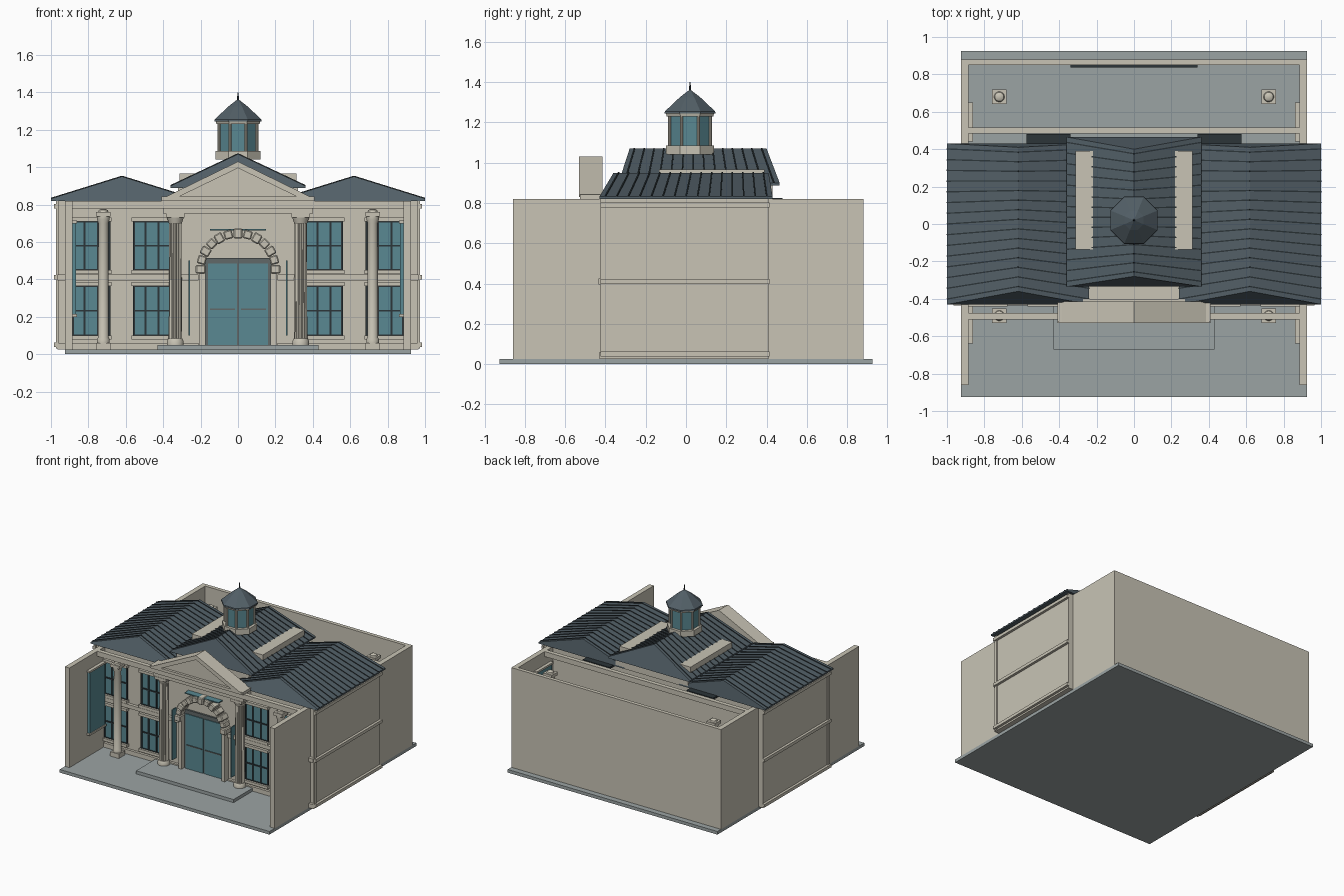
import bpy, bmesh, math
from mathutils import Vector, Matrix

if "Cube" in bpy.data.objects:
    bpy.data.objects.remove(bpy.data.objects["Cube"])


def material(name, rgb):
    m = bpy.data.materials.new(name)
    m.diffuse_color = (*rgb, 1)
    m.use_nodes = True
    m.node_tree.nodes["Principled BSDF"].inputs["Base Color"].default_value = m.diffuse_color
    return m


CREAM = material("cream stone", (0.58, 0.55, 0.46))
GLASS = material("teal glass", (0.10, 0.25, 0.29))
ROOF = material("slate roof", (0.085, 0.115, 0.135))
DARK = material("dark slate", (0.025, 0.035, 0.04))
PAVE = material("grey paving", (0.33, 0.37, 0.37))
FRAME = material("grey frame", (0.12, 0.14, 0.14))


def finish(name, bm, mat, smooth=False):
    bmesh.ops.recalc_face_normals(bm, faces=bm.faces)
    me = bpy.data.meshes.new(name)
    bm.to_mesh(me)
    bm.free()
    me.materials.append(mat)
    ob = bpy.data.objects.new(name, me)
    bpy.context.collection.objects.link(ob)
    if smooth:
        bpy.ops.object.select_all(action='DESELECT')
        bpy.context.view_layer.objects.active = ob
        ob.select_set(True)
        bpy.ops.object.shade_smooth_by_angle(angle=math.radians(35))
    return ob


def box(name, x, y, z, mat=CREAM):
    """Box from (min, max) pairs."""
    bm = bmesh.new()
    size = (x[1] - x[0], y[1] - y[0], z[1] - z[0])
    mid = (sum(x) / 2, sum(y) / 2, sum(z) / 2)
    bmesh.ops.create_cube(bm, size=1, matrix=Matrix.Translation(mid) @ Matrix.Diagonal((*size, 1)))
    return finish(name, bm, mat)


def pair(name, x, y, z, mat=CREAM):
    """Box on both the left and the right."""
    box(name + "_right", x, y, z, mat)
    box(name + "_left", (-x[1], -x[0]), y, z, mat)


def extrude_y(name, pts, y, mat=CREAM):
    """Extrude an x/z outline along y."""
    bm = bmesh.new()
    f = bm.faces.new([bm.verts.new((px, y[0], pz)) for px, pz in pts])
    r = bmesh.ops.extrude_face_region(bm, geom=[f])
    for v in r["geom"]:
        if isinstance(v, bmesh.types.BMVert):
            v.co.y = y[1]
    return finish(name, bm, mat)


def lathe(name, x, y, profile, sides, mat=CREAM, smooth=False, flute=0.0):
    """Stack of rings (radius, height); fluting pulls in every second point."""
    bm = bmesh.new()
    rings = []
    for r, z in profile:
        ring = []
        for i in range(sides):
            a = 2 * math.pi * (i + 0.5) / sides
            q = r * (1 - flute * (i % 2))
            ring.append(bm.verts.new((x + q * math.cos(a), y + q * math.sin(a), z)))
        rings.append(ring)
    for a, b in zip(rings, rings[1:]):
        for i in range(sides):
            j = (i + 1) % sides
            bm.faces.new((a[i], a[j], b[j], b[i]))
    bm.faces.new(rings[0])
    bm.faces.new(rings[-1])
    return finish(name, bm, mat, smooth)


def roof(name, xs, y, ridge_y, z, ribs):
    """Ridged roof along y with steep leaning ends and raised ribs on both slopes."""
    x0, xr, x1 = xs
    z0, z1 = z
    t = 0.012
    bm = bmesh.new()
    ends = []
    for ye, yr in zip(y, ridge_y):
        ends.append([bm.verts.new(p) for p in
                     ((x0, ye, z0 - t), (x0, ye, z0), (xr, yr, z1), (x1, ye, z0), (x1, ye, z0 - t))])
    for i in range(5):
        j = (i + 1) % 5
        bm.faces.new((ends[0][i], ends[0][j], ends[1][j], ends[1][i]))
    bm.faces.new(ends[0])
    bm.faces.new(ends[1])
    finish(name, bm, ROOF)
    bm = bmesh.new()
    for k in range(ribs):
        f = (k + 0.5) / ribs
        ye = y[0] + f * (y[1] - y[0])
        yr = ridge_y[0] + f * (ridge_y[1] - ridge_y[0])
        for xe in (x0, x1):
            a, b = Vector((xe, ye, z0)), Vector((xr, yr, z1))
            d = b - a
            m = Matrix.Translation((a + b) / 2) @ d.to_track_quat('X', 'Z').to_matrix().to_4x4()
            bmesh.ops.create_cube(bm, size=1, matrix=m @ Matrix.Diagonal((d.length, 0.007, 0.008, 1)))
    finish(name + "_ribs", bm, DARK)


# Ground slab, step and courtyard walls
box("ground_slab", (-0.925, 0.925), (-0.925, 0.925), (0, 0.025), PAVE)
box("entrance_step", (-0.43, 0.43), (-0.67, -0.40), (0.025, 0.05), PAVE)
pair("side_wall", (0.885, 0.925), (-0.86, 0.88), (0.025, 0.82))
box("back_wall", (-0.925, 0.925), (0.85, 0.88), (0.025, 0.82))
box("back_gate", (-0.34, 0.34), (0.836, 0.85), (0.05, 0.5), DARK)

# Main block with mouldings on sides and front
box("main_block", (-0.965, 0.965), (-0.41, 0.41), (0.025, 0.822))
for z in (0.05, 0.41, 0.79):
    pair("side_moulding", (0.965, 0.985), (-0.425, 0.415), (z - 0.012, z + 0.012))
pair("corner_strip", (0.96, 0.972), (-0.425, -0.40), (0.03, 0.82))
pair("front_belt", (0.21, 0.965), (-0.435, -0.41), (0.395, 0.425))
pair("front_plinth", (0.21, 0.965), (-0.43, -0.41), (0.025, 0.06))
for y in (-0.493, 0.5):
    box("cornice_beam", (-0.885, 0.885), (y - 0.017, y + 0.017), (0.78, 0.82))

# Front windows with bars, sills and lintels
for xc in (-0.785, -0.46, 0.46, 0.785):
    for z0, z1 in ((0.10, 0.365), (0.45, 0.71)):
        w = 0.097
        box("window_glass", (xc - w, xc + w), (-0.417, -0.41), (z0, z1), GLASS)
        for k in (-1, -0.36, 0.36, 1):
            box("window_bar", (xc + k * w - 0.005, xc + k * w + 0.005), (-0.424, -0.41), (z0, z1), DARK)
        for z in (z0, (z0 + z1) / 2, z1):
            box("window_rail", (xc - w, xc + w), (-0.424, -0.41), (z - 0.005, z + 0.005), DARK)
        for z in (z0 - 0.01, z1 + 0.01):
            box("window_ledge", (xc - w - 0.012, xc + w + 0.012), (-0.44, -0.41), (z - 0.011, z + 0.011))

# Windows on the inner faces of the courtyard walls
for y0, y1 in ((-0.64, -0.43), (0.44, 0.65)):
    pair("court_window", (0.866, 0.885), (y0 + 0.01, y1 - 0.01), (0.21, 0.70), GLASS)
    for z in (0.20, 0.70):
        pair("court_ledge", (0.86, 0.886), (y0, y1), (z, z + 0.015))

# Free-standing round columns
for x in (-0.72, 0.72):
    for y in (-0.49, 0.68):
        s = 0.038
        box("column_base", (x - s, x + s), (y - s, y + s), (0.025, 0.06))
        lathe("round_column", x, y, [(0.034, 0.06), (0.034, 0.08), (0.029, 0.09), (0.027, 0.70),
                                     (0.034, 0.72), (0.034, 0.735)], 24, CREAM, True)
        box("column_capital", (x - s, x + s), (y - s, y + s), (0.735, 0.76))
        lathe("column_knob", x, y, [(0.028, 0.76), (0.024, 0.77), (0.012, 0.777)], 16, CREAM, True)

# Fluted entrance columns
for x in (-0.335, 0.335):
    y = -0.455
    lathe("fluted_column", x, y, [(0.036, 0.08), (0.033, 0.71)], 32, CREAM, False, 0.13)
    lathe("fluted_foot", x, y, [(0.045, 0.05), (0.045, 0.07), (0.037, 0.085)], 24, CREAM, True)
    lathe("fluted_head", x, y, [(0.035, 0.70), (0.045, 0.73)], 24, CREAM, True)
    box("fluted_cap", (x - 0.05, x + 0.05), (y - 0.048, y + 0.048), (0.73, 0.752))

# Door with jambs, handles and small glass fins
box("door_frame", (-0.185, 0.185), (-0.425, -0.41), (0.05, 0.515), FRAME)
pair("door_leaf", (0.005, 0.16), (-0.431, -0.42), (0.05, 0.485), GLASS)
pair("door_handle", (0.015, 0.15), (-0.437, -0.43), (0.235, 0.243), FRAME)
pair("door_jamb", (0.175, 0.205), (-0.46, -0.41), (0.05, 0.45))
pair("glass_fin", (0.257, 0.264), (-0.46, -0.41), (0.10, 0.50), GLASS)
box("fanlight_plate", (-0.15, 0.15), (-0.46, -0.41), (0.66, 0.668), GLASS)

# Arch stones
bm = bmesh.new()
for k in range(13):
    a = math.pi * k / 12
    m = Matrix.Translation((0.2 * math.cos(a), -0.445, 0.455 + 0.19 * math.sin(a))) @ Matrix.Rotation(-a, 4, 'Y')
    s = 1.0 if k % 2 else 1.15
    bmesh.ops.create_cube(bm, size=1, matrix=m @ Matrix.Diagonal((0.046 * s, 0.065 * s, 0.046, 1)))
bmesh.ops.bevel(bm, geom=bm.edges[:], offset=0.006, segments=1, affect='EDGES')
finish("arch_stones", bm, CREAM)

# Portico top and pediment
box("portico_beam", (-0.40, 0.40), (-0.50, -0.40), (0.752, 0.825))
box("portico_cornice", (-0.41, 0.41), (-0.525, -0.40), (0.82, 0.842))
extrude_y("pediment_panel", [(-0.36, 0.84), (0.36, 0.84), (0, 1.01)], (-0.505, -0.42))
extrude_y("pediment_rake", [(-0.41, 0.83), (0, 1.03), (0.41, 0.83), (0.34, 0.83), (0, 0.995), (-0.34, 0.83)],
          (-0.53, -0.415))

# Roofs, centre gable body and roof parapets
roof("wing_roof_right", (0.24, 0.62, 1.0), (-0.43, 0.43), (-0.36, 0.41), (0.832, 0.95), 15)
roof("wing_roof_left", (-1.0, -0.62, -0.24), (-0.43, 0.43), (-0.36, 0.41), (0.832, 0.95), 15)
box("centre_attic", (-0.32, 0.32), (-0.32, 0.43), (0.82, 0.895))
roof("centre_roof", (-0.36, 0, 0.36), (-0.335, 0.465), (-0.28, 0.40), (0.9, 1.07), 14)
pair("roof_parapet", (0.22, 0.313), (-0.135, 0.39), (0.9, 0.967))
pair("back_eave", (0.34, 0.575), (0.41, 0.48), (0.81, 0.825), DARK)

# Cupola with posts, pointed roof and spike
CY = 0.02
lathe("cupola_base", 0, CY, [(0.13, 1.04), (0.13, 1.085)], 8)
lathe("cupola_glass", 0, CY, [(0.107, 1.085), (0.107, 1.235)], 8, GLASS)
for i in range(8):
    a = math.pi * (i + 0.5) / 4
    lathe("cupola_post", 0.11 * math.cos(a), CY + 0.11 * math.sin(a), [(0.008, 1.085), (0.008, 1.235)], 8)
lathe("cupola_ring", 0, CY, [(0.125, 1.23), (0.13, 1.247)], 8)
lathe("cupola_roof", 0, CY, [(0.137, 1.245), (0.135, 1.255), (0.055, 1.325), (0.006, 1.36)], 8, ROOF)
lathe("cupola_spike", 0, CY, [(0.006, 1.355), (0.003, 1.40)], 8, DARK)
